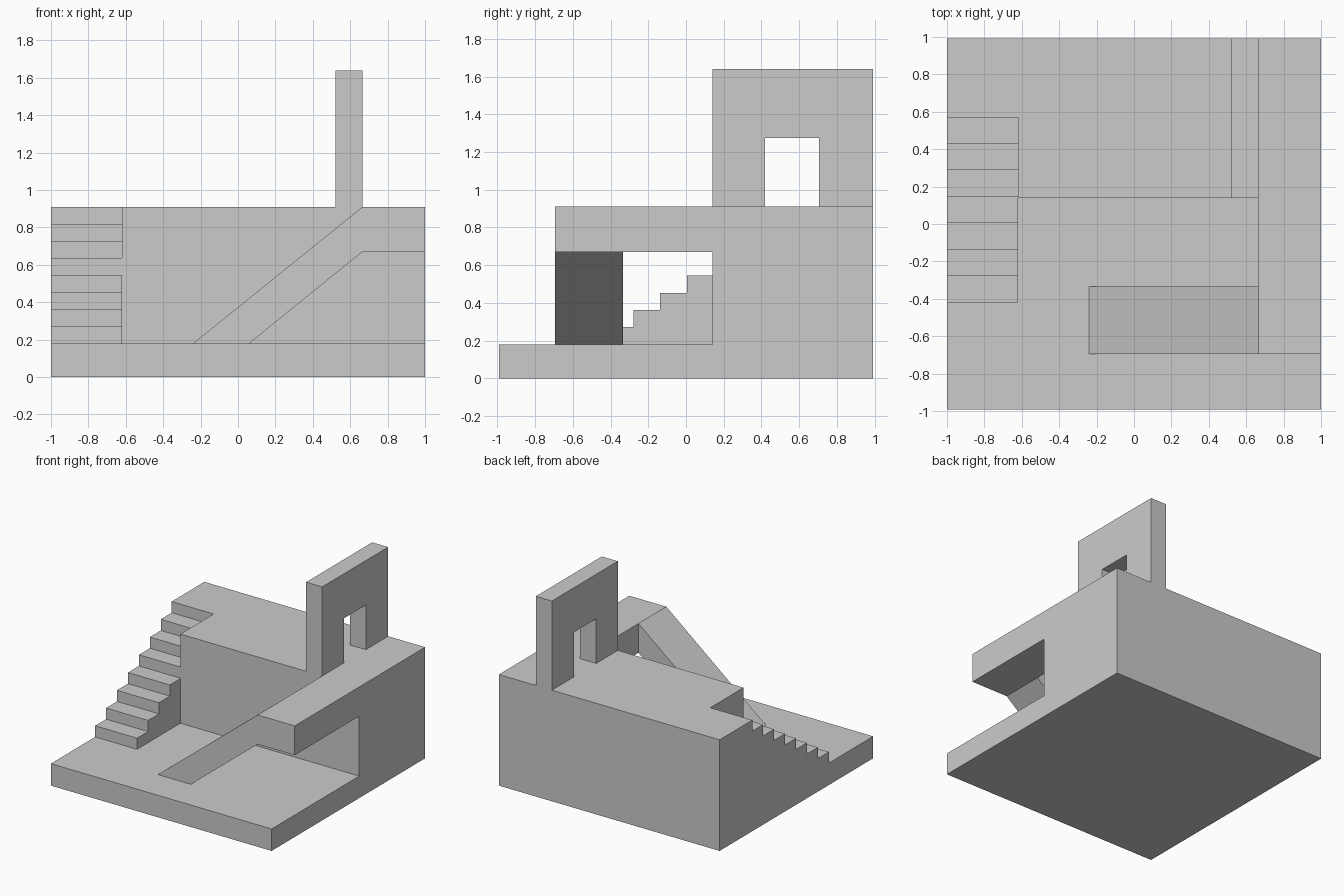
import bpy
import bmesh

if "Cube" in bpy.data.objects:
    bpy.data.objects.remove(bpy.data.objects["Cube"])

FLOOR, TOP = 0.18, 0.91      # lower and upper walking levels
Y = 0.993                    # half depth
FRONT = 0.14                 # front face of the raised block
STAIR_X = -0.62              # inner side of the stairs


def extrude(name, profile, axis, lo, hi):
    """Solid from a 2D profile: (y, z) along x, or (x, z) along y."""
    def place(p, d):
        return (d, p[0], p[1]) if axis == 'x' else (p[0], d, p[1])
    bm = bmesh.new()
    a = [bm.verts.new(place(p, lo)) for p in profile]
    b = [bm.verts.new(place(p, hi)) for p in profile]
    bm.faces.new(a)
    bm.faces.new(b[::-1])
    n = len(profile)
    for i in range(n):
        j = (i + 1) % n
        bm.faces.new((a[j], a[i], b[i], b[j]))
    bmesh.ops.recalc_face_normals(bm, faces=bm.faces)
    mesh = bpy.data.meshes.new(name)
    bm.to_mesh(mesh)
    bm.free()
    obj = bpy.data.objects.new(name, mesh)
    bpy.context.collection.objects.link(obj)
    return obj


# floor slab with raised block behind it
level = extrude("level_block", [(-Y, 0), (Y, 0), (Y, TOP), (FRONT, TOP),
                                (FRONT, FLOOR), (-Y, FLOOR)], 'x', STAIR_X, 1)

# left strip of the level, with eight risers
steps, y0, run = 8, -0.42, 0.1415
rise = (TOP - FLOOR) / steps
profile = [(-Y, 0), (-Y, FLOOR)]
for i in range(steps):
    y = y0 + i * run
    profile += [(y, FLOOR + i * rise), (y, FLOOR + (i + 1) * rise)]
profile[-1] = (profile[-1][0], TOP)
profile += [(Y, TOP), (Y, 0)]
stairs = extrude("stairs", profile, 'x', -1, STAIR_X)

# sloping ramp, its foot sunk into the floor
ramp = extrude("ramp", [(-0.24, 0.1), (-0.24, FLOOR), (0.665, TOP), (1, TOP),
                        (1, 0.67), (0.665, 0.67), (0.06, FLOOR), (0.06, 0.1)],
               'y', -0.695, -0.335)

# bridge deck from the ramp head to the raised block
deck = extrude("bridge_deck", [(0.665, 0.67), (1, 0.67), (1, TOP), (0.665, TOP)],
               'y', -0.695, FRONT)

# wall with doorway
wall = extrude("doorway_wall", [(FRONT, TOP), (FRONT, 1.64), (Y, 1.64), (Y, TOP),
                                (0.705, TOP), (0.705, 1.275), (0.42, 1.275), (0.42, TOP)],
               'x', 0.52, 0.665)

# merge the parts into one solid
bpy.context.view_layer.objects.active = level
for part in (stairs, ramp, deck, wall):
    mod = level.modifiers.new("join_" + part.name, 'BOOLEAN')
    mod.operation = 'UNION'
    mod.solver = 'EXACT'
    mod.object = part
    bpy.ops.object.modifier_apply(modifier=mod.name)
    bpy.data.objects.remove(part)

# clean up seams between coplanar faces
bm = bmesh.new()
bm.from_mesh(level.data)
bmesh.ops.remove_doubles(bm, verts=bm.verts, dist=0.0005)
bmesh.ops.dissolve_limit(bm, angle_limit=0.01, verts=bm.verts, edges=bm.edges)
bm.to_mesh(level.data)
bm.free()
